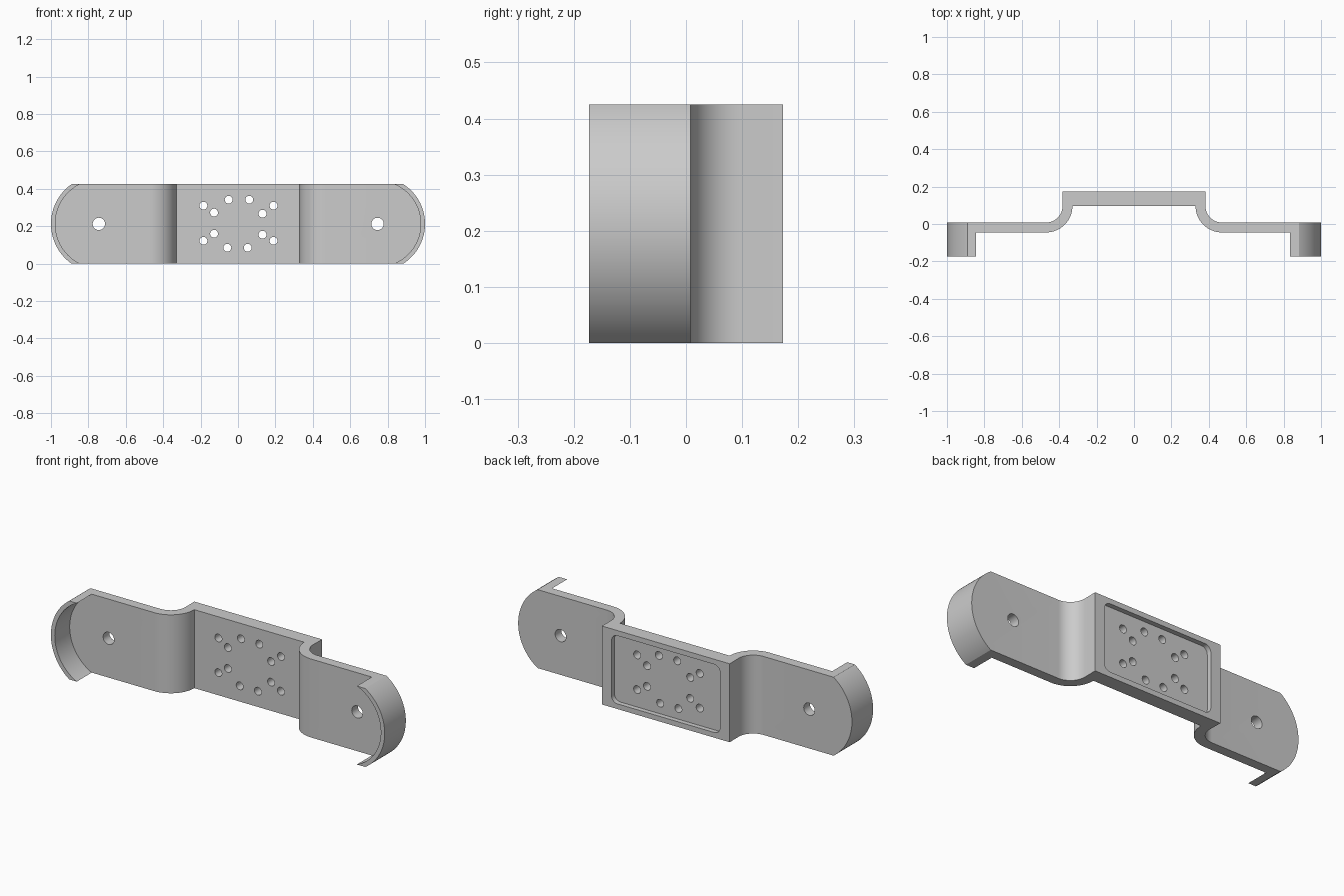
import bpy, bmesh
from math import cos, sin, pi, radians, asin
from mathutils import Vector

if "Cube" in bpy.data.objects:
    bpy.data.objects.remove(bpy.data.objects["Cube"])

H = 0.425                                  # height
Y_FRONT, Y_WING, Y_BACK = -0.173, -0.045, 0.008
Y_STEP, Y_TOP = 0.096, 0.173


def arc(cx, cy, r, a0, a1, n=16):
    return [(cx + r * cos(radians(a0 + (a1 - a0) * i / n)),
             cy + r * sin(radians(a0 + (a1 - a0) * i / n))) for i in range(n + 1)]


def prism(name, pts, lo, hi, axis):
    """Extrude a 2D outline: axis 'z' uses (x, y), axis 'y' uses (x, z)."""
    bm = bmesh.new()
    vs = [bm.verts.new((a, b, lo) if axis == 'z' else (a, lo, b)) for a, b in pts]
    face = bm.faces.new(vs)
    out = bmesh.ops.extrude_face_region(bm, geom=[face])
    move = Vector((0, 0, hi - lo)) if axis == 'z' else Vector((0, hi - lo, 0))
    bmesh.ops.translate(bm, vec=move,
                        verts=[g for g in out['geom'] if isinstance(g, bmesh.types.BMVert)])
    bmesh.ops.recalc_face_normals(bm, faces=bm.faces)
    mesh = bpy.data.meshes.new(name)
    bm.to_mesh(mesh)
    bm.free()
    ob = bpy.data.objects.new(name, mesh)
    bpy.context.collection.objects.link(ob)
    return ob


def boolean(target, cutter, op='DIFFERENCE'):
    cutter.hide_render = True
    bpy.context.view_layer.objects.active = target
    mod = target.modifiers.new('cut', 'BOOLEAN')
    mod.object, mod.operation, mod.solver = cutter, op, 'EXACT'
    bpy.ops.object.modifier_apply(modifier=mod.name)
    bpy.data.objects.remove(cutter)


def disc(name, x, z, r, lo, hi, n=32):
    return prism(name, arc(x, z, r, 0, 360, n)[:-1], lo, hi, 'y')


# Bent strap profile seen from above, with solid ends
def half(s):
    cx = 0.47
    front = ([(1.05, Y_FRONT), (0.75, Y_FRONT), (0.75, Y_WING)]
             + arc(cx, Y_STEP, Y_STEP - Y_WING, 270, 180))
    back = ([(0.383, Y_TOP)]
            + arc(cx, Y_STEP, Y_STEP - Y_BACK, 180, 270) + [(1.05, Y_BACK)])
    return [(s * x, y) for x, y in front], [(s * x, y) for x, y in back]


rf, rb = half(1)
lf, lb = half(-1)
bracket = prism('mounting_bracket', rf + lf[::-1] + lb[::-1] + rb, 0, H, 'z')

# Rounded end outline trims the strap
R_LEFT, R_RIGHT, WALL = 0.26, 0.252, 0.023
ZC = H / 2
# slightly over-height limits keep the flat top and bottom untouched
zr = 0.23
aL = math_l = asin(zr / R_LEFT) * 180 / pi
aR = asin(zr / R_RIGHT) * 180 / pi
outline = (arc(1 - R_RIGHT, ZC, R_RIGHT, -aR, aR, 48)
           + arc(-1 + R_LEFT, ZC, R_LEFT, 180 - aL, 180 + aL, 48))
boolean(bracket, prism('end_trim', outline, -0.3, 0.3, 'y'), 'INTERSECT')

# Pockets leave a thin curved lip at both ends
for cx, r in ((-1 + R_LEFT, R_LEFT - WALL), (1 - R_RIGHT, R_RIGHT - WALL)):
    boolean(bracket, disc('end_pocket', cx, ZC, r, -0.3, Y_WING, 128))

# Rounded recess in the back of the centre block
w, m, r = 0.325, 0.028, 0.035
recess = (arc(w - r, H - m - r, r, 0, 90, 8) + arc(-w + r, H - m - r, r, 90, 180, 8)
          + arc(-w + r, m + r, r, 180, 270, 8) + arc(w - r, m + r, r, 270, 360, 8))
boolean(bracket, prism('back_recess', recess, 0.147, 0.3, 'y'))

# Screw holes: one per wing and twelve in the centre
holes = [(-0.744, ZC, 0.033), (0.746, ZC, 0.033)]
holes += [(x, z, 0.021) for x, z in (
    (-0.185, 0.31), (-0.128, 0.273), (-0.05, 0.342), (0.06, 0.342), (0.131, 0.267), (0.19, 0.31),
    (-0.185, 0.122), (-0.128, 0.16), (-0.057, 0.085), (0.052, 0.085), (0.131, 0.155), (0.19, 0.122))]
for x, z, rad in holes:
    boolean(bracket, disc('hole_cutter', x, z, rad, -0.3, 0.3))

bpy.ops.object.select_all(action='DESELECT')
bracket.select_set(True)
bpy.context.view_layer.objects.active = bracket
bpy.ops.object.shade_smooth_by_angle(angle=radians(30))
